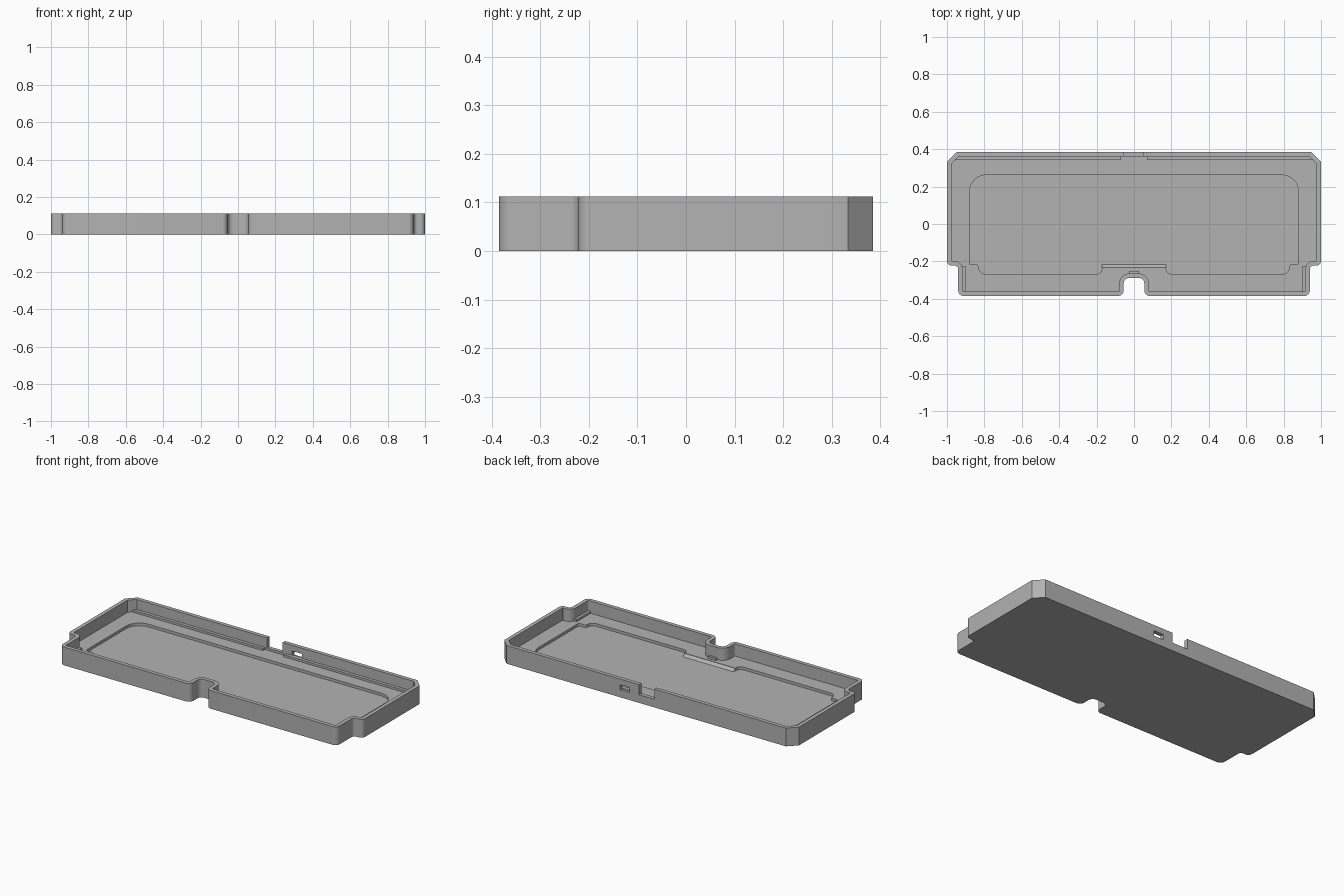
import bpy, bmesh, math
from mathutils import Vector, Matrix

cube = bpy.data.objects.get("Cube")
if cube:
    bpy.data.objects.remove(cube, do_unlink=True)

grey = bpy.data.materials.new("grey_plastic")
grey.use_nodes = True
COLOR = (0.45, 0.45, 0.45, 1)
grey.diffuse_color = COLOR
grey.node_tree.nodes["Principled BSDF"].inputs["Base Color"].default_value = COLOR

HEIGHT, WALL = 0.112, 0.024
LEDGE, FLOOR, POCKET = 0.05, 0.037, 0.02


def mirrored(half):
    """Close a right-hand half outline (x, y, radius) with its mirror image."""
    return half + [(-x, y, r) for x, y, r in reversed(half)]


def corners(outline):
    """Yield each corner with its incoming and outgoing directions."""
    n = len(outline)
    pts = [Vector(c[:2]) for c in outline]
    for i, p in enumerate(pts):
        yield p, outline[i][2], (p - pts[i - 1]).normalized(), (pts[(i + 1) % n] - p).normalized()


def inset(outline, t):
    """Move a clockwise outline inwards, keeping its rounds concentric."""
    result = []
    for p, r, d1, d2 in corners(outline):
        n1, n2 = Vector((d1.y, -d1.x)), Vector((d2.y, -d2.x))
        q = p + (n1 + n2) * t / (1 + n1.dot(n2))
        turn = d1.x * d2.y - d1.y * d2.x
        if r:
            r = max(r - t, 0.004) if turn < 0 else r + t
        result.append((q.x, q.y, r))
    return result


def rounded(outline, steps=8):
    """Replace rounded corners with arcs."""
    pts = []
    for p, r, d1, d2 in corners(outline):
        if not r:
            pts.append(p)
            continue
        angle = math.atan2(d1.x * d2.y - d1.y * d2.x, d1.dot(d2))
        start = p - d1 * r * math.tan(abs(angle) / 2)
        side = Vector((-d1.y, d1.x)) * math.copysign(r, angle)
        centre = start + side
        for k in range(steps + 1):
            pts.append(centre + Matrix.Rotation(angle * k / steps, 2) @ -side)
    return pts


def make(name, bm):
    bmesh.ops.recalc_face_normals(bm, faces=bm.faces)
    mesh = bpy.data.meshes.new(name)
    bm.to_mesh(mesh)
    bm.free()
    mesh.materials.append(grey)
    obj = bpy.data.objects.new(name, mesh)
    bpy.context.collection.objects.link(obj)
    return obj


def prism(name, outline, z0, z1):
    bm = bmesh.new()
    face = bm.faces.new([bm.verts.new((p.x, p.y, z0)) for p in rounded(outline)])
    top = bmesh.ops.extrude_face_region(bm, geom=[face])
    bmesh.ops.translate(bm, vec=(0, 0, z1 - z0),
                        verts=[g for g in top["geom"] if isinstance(g, bmesh.types.BMVert)])
    return make(name, bm)


def box(name, x0, x1, y0, y1, z0, z1):
    return prism(name, [(x0, y0, 0), (x0, y1, 0), (x1, y1, 0), (x1, y0, 0)], z0, z1)


def carve(body, cutter):
    cutter.hide_render = True
    mod = body.modifiers.new("cut", 'BOOLEAN')
    mod.operation, mod.solver, mod.object = 'DIFFERENCE', 'EXACT', cutter
    bpy.context.view_layer.objects.active = body
    bpy.ops.object.modifier_apply(modifier=mod.name)
    bpy.data.objects.remove(cutter, do_unlink=True)


# Tray shell: chamfered back corners, stepped front corners, front notch
outer = mirrored([(0.948, 0.385, 0), (1, 0.333, 0), (1, -0.222, 0.025), (0.94, -0.222, 0.02),
                  (0.94, -0.385, 0.03), (0.055, -0.385, 0.03), (0.055, -0.288, 0.03)])
tray = prism("tray", outer, 0, HEIGHT)
carve(tray, prism("cavity", inset(outer, WALL), FLOOR, 0.2))

# Shallow pocket sunk into the floor
pocket = mirrored([(0.88, 0.262, 0.09), (0.88, -0.217, 0.01), (0.832, -0.217, 0.01),
                   (0.832, -0.268, 0.04), (0.172, -0.268, 0.03), (0.172, -0.232, 0)])
carve(tray, prism("pocket", pocket, POCKET, 0.1))

# Openings in the back wall
carve(tray, box("back_slot", -0.055, 0.05, 0.345, 0.42, 0.05, 0.2))
carve(tray, box("side_port", 0.115, 0.18, 0.345, 0.42, 0.045, 0.077))

# Support ledges along the back wall and the front corners
parts = [tray]
for side, s in (("left", 1), ("right", -1)):
    for name, a, b, y0, y1 in (("back_ledge", 0.07, 0.957, 0.342, 0.368),
                               ("front_ledge", 0.90, 0.922, -0.368, -0.225)):
        x0, x1 = sorted((a * s, b * s))
        parts.append(box(f"{name}_{side}", x0, x1, y0, y1, FLOOR - 0.01, LEDGE))

# Sloped strip at the front edge of the pocket
bm = bmesh.new()
ends = [[bm.verts.new((x, y, z)) for y, z in ((-0.234, POCKET - 0.005), (-0.216, POCKET - 0.005),
                                              (-0.216, POCKET), (-0.234, FLOOR))]
        for x in (-0.172, 0.172)]
bm.faces.new(ends[0])
bm.faces.new(ends[1])
for i in range(4):
    j = (i + 1) % 4
    bm.faces.new((ends[0][i], ends[0][j], ends[1][j], ends[1][i]))
parts.append(make("pocket_ramp", bm))

# Small stop behind the front notch
parts.append(box("notch_stop", -0.027, 0.027, -0.27, -0.25, FLOOR - 0.01, LEDGE))

bpy.ops.object.select_all(action='DESELECT')
for part in parts:
    part.select_set(True)
bpy.context.view_layer.objects.active = tray
bpy.ops.object.shade_smooth_by_angle(angle=math.radians(30))
